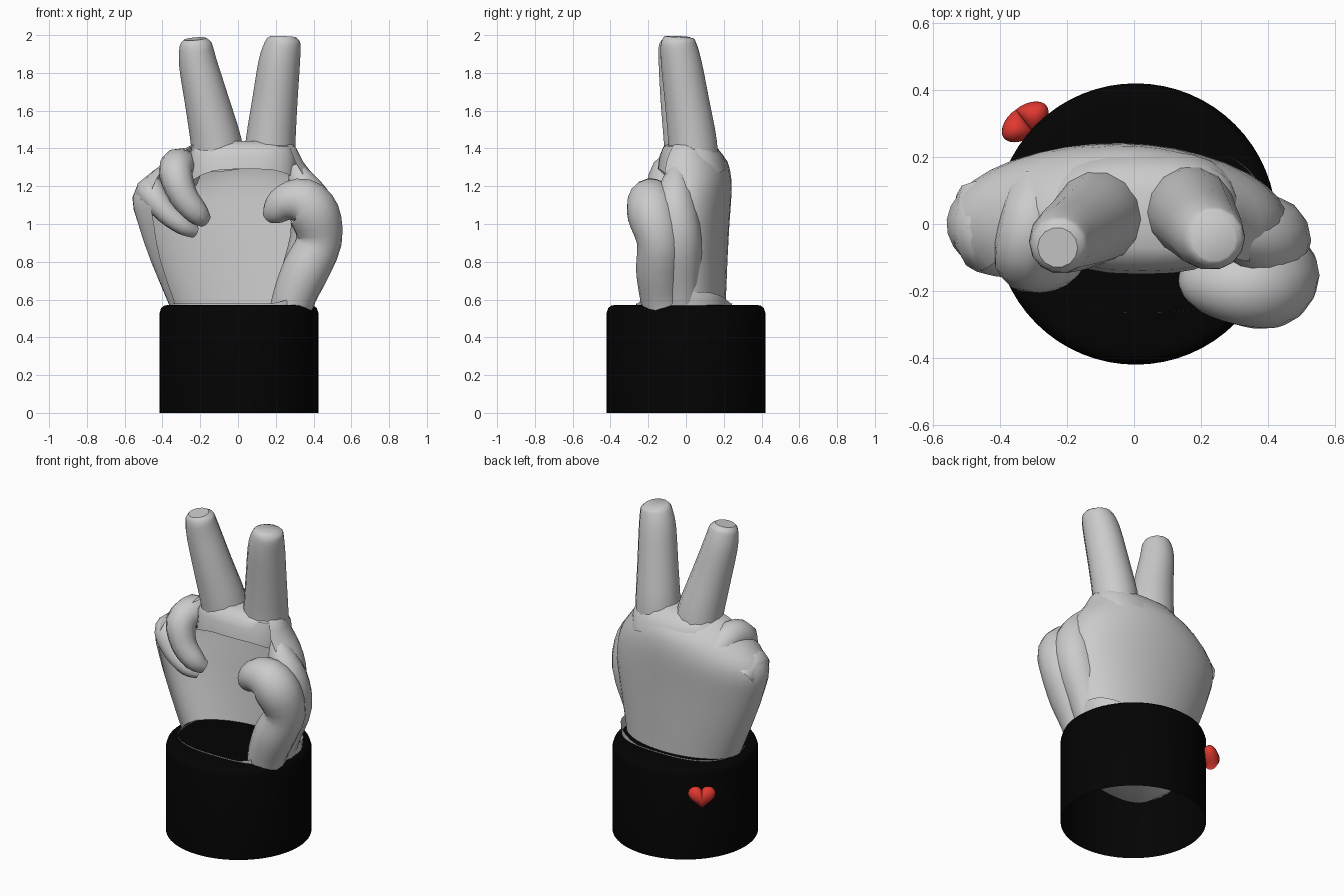
import bpy, bmesh, math
from mathutils import Vector, Matrix

if "Cube" in bpy.data.objects:
    bpy.data.objects.remove(bpy.data.objects["Cube"])


def finish(name, bm, angle=40, mat=None):
    bmesh.ops.recalc_face_normals(bm, faces=bm.faces)
    me = bpy.data.meshes.new(name)
    bm.to_mesh(me)
    bm.free()
    ob = bpy.data.objects.new(name, me)
    bpy.context.collection.objects.link(ob)
    bpy.ops.object.select_all(action='DESELECT')
    ob.select_set(True)
    bpy.context.view_layer.objects.active = ob
    bpy.ops.object.shade_smooth_by_angle(angle=math.radians(angle))
    if mat:
        me.materials.append(mat)
    return ob


def material(name, color):
    m = bpy.data.materials.new(name)
    m.diffuse_color = color
    m.use_nodes = True
    m.node_tree.nodes["Principled BSDF"].inputs["Base Color"].default_value = m.diffuse_color
    return m


def loft(rings, closed=True, cap_start=False, cap_end=False):
    bm = bmesh.new()
    vs = [[bm.verts.new(p) for p in r] for r in rings]
    n = len(rings[0])
    for a, b in zip(vs, vs[1:]):
        for i in range(n if closed else n - 1):
            j = (i + 1) % n
            bm.faces.new((a[i], a[j], b[j], b[i]))
    if cap_start:
        bm.faces.new(vs[0])
    if cap_end:
        bm.faces.new(vs[-1])
    return bm


def spline(pts, steps):
    """Catmull-Rom through rows of numbers."""
    out = []
    for i in range(len(pts) - 1):
        p0, p1 = pts[max(i - 1, 0)], pts[i]
        p2, p3 = pts[i + 1], pts[min(i + 2, len(pts) - 1)]
        for s in range(steps):
            t = s / steps
            out.append([0.5 * (2 * b + (c - a) * t + (2 * a - 5 * b + 4 * c - d) * t * t
                               + (3 * b - a - 3 * c + d) * t ** 3)
                        for a, b, c, d in zip(p0, p1, p2, p3)])
    out.append(list(pts[-1]))
    return out


def digit(name, pts, sides=14, steps=3):
    """Tube along (x, y, z, radius) rows, with a flat tip."""
    rows = spline(pts, steps)
    P = [Vector(r[:3]) for r in rows]
    side = Vector((1, 0, 0))
    rings = []
    for i, p in enumerate(P):
        t = (P[min(i + 1, len(P) - 1)] - P[max(i - 1, 0)]).normalized()
        side = (side - t * side.dot(t)).normalized()
        up = t.cross(side)
        rings.append([p + rows[i][3] * (side * math.cos(a) + up * math.sin(a))
                      for a in (2 * math.pi * k / sides for k in range(sides))])
    return finish(name, loft(rings, cap_end=True))


def section(z, xl, xr, yf, yb, a0, a1, n, closed, power=1.0):
    """Oval slice at height z between angles a0 and a1."""
    cx, hw = (xl + xr) / 2, (xr - xl) / 2
    cy, hd = (yf + yb) / 2, (yb - yf) / 2
    ring = []
    for k in range(n):
        a = math.radians(a0 + (a1 - a0) * k / (n if closed else n - 1))
        c, s = math.cos(a), math.sin(a)
        ring.append(Vector((cx + hw * math.copysign(abs(c) ** power, c),
                            cy + hd * math.copysign(abs(s) ** power, s), z)))
    return ring


black = material("cuff_black", (0.001, 0.001, 0.001, 1))
red = material("heart_red", (0.75, 0.04, 0.03, 1))

# Cuff: open at the bottom, rounded shoulder, closed top
prof = [(0.42, 0), (0.42, 0.53), (0.412, 0.555), (0.395, 0.568), (0.37, 0.572)]
rings = [[Vector((0.005 + r * math.cos(a), r * math.sin(a), z))
          for a in (2 * math.pi * k / 64 for k in range(64))] for r, z in prof]
finish("cuff", loft(rings, cap_end=True), mat=black)

# Wrist: stub inside the cuff with a thin rim, higher on the thumb side
rings = [section(z, *b, 0, 360, 40, True, 0.75) for z, b in (
    (0.22, (-0.16, 0.2, -0.14, 0.12)), (0.29, (-0.26, 0.3, -0.22, 0.19)),
    (0.44, (-0.34, 0.38, -0.26, 0.24)), (0.58, (-0.35, 0.4, -0.265, 0.245)))]
for v in rings[-1]:
    v.z += 0.06 * min(1, max(0, (v.x - 0.2) / 0.18))
finish("wrist", loft(rings, cap_start=True))

# Back of the hand: a shell that is hollow on the palm side
hand = [(0.56, -0.36, 0.39, 0.21, 205), (0.8, -0.46, 0.43, 0.22, 208),
        (1.0, -0.53, 0.46, 0.23, 214), (1.14, -0.56, 0.45, 0.24, 216),
        (1.24, -0.5, 0.41, 0.24, 212), (1.33, -0.38, 0.345, 0.22, 200),
        (1.4, -0.28, 0.31, 0.16, 200), (1.43, -0.22, 0.28, 0.11, 200)]
rings = [section(z, xl, xr, -yb, yb, a0, -28, 26, False)
         for z, xl, xr, yb, a0 in spline(hand, 2)]
finish("hand_back", loft(rings, closed=False))

# Knuckle block joining the raised fingers, with an arched lower edge
block = [(1.29, -0.27, 0.315, -0.15, 0.22), (1.36, -0.26, 0.31, -0.14, 0.2),
         (1.41, -0.24, 0.3, -0.12, 0.16), (1.44, -0.18, 0.25, -0.07, 0.1)]
rings = [section(*b, 0, 360, 28, True, 0.75) for b in block]
for v in rings[0]:
    v.z -= 0.9 * max(0, abs(v.x - 0.04) - 0.1) ** 2 * 2
finish("knuckles", loft(rings, cap_end=True))

# Raised fingers
digit("index_finger", [(0.165, 0.04, 1.29, 0.135), (0.172, 0.035, 1.43, 0.132),
                       (0.195, 0.005, 1.65, 0.12), (0.218, -0.025, 1.85, 0.11),
                       (0.235, -0.04, 1.94, 0.098), (0.238, -0.045, 1.975, 0.087),
                       (0.239, -0.045, 1.992, 0.066)])
digit("middle_finger", [(-0.1, 0.03, 1.29, 0.14), (-0.115, 0.015, 1.43, 0.135),
                        (-0.165, -0.02, 1.65, 0.117), (-0.21, -0.045, 1.84, 0.102),
                        (-0.222, -0.06, 1.93, 0.09), (-0.226, -0.067, 1.96, 0.08),
                        (-0.228, -0.07, 1.98, 0.06)])

# Curled fingers
digit("ring_finger", [(-0.29, 0.1, 1.24, 0.09), (-0.31, 0.0, 1.31, 0.095),
                      (-0.33, -0.1, 1.27, 0.09), (-0.29, -0.13, 1.15, 0.077),
                      (-0.22, -0.12, 1.06, 0.065), (-0.175, -0.09, 1.02, 0.04)], 10)
digit("little_finger", [(-0.45, 0.08, 1.12, 0.08), (-0.46, 0.0, 1.17, 0.085),
                        (-0.45, -0.07, 1.15, 0.075), (-0.38, -0.1, 1.06, 0.06),
                        (-0.29, -0.1, 0.99, 0.05), (-0.23, -0.07, 0.96, 0.035)], 10)

# Thumb folded in across the hand, and the muscle tying it to the back
digit("thumb", [(0.27, -0.11, 0.5, 0.11), (0.3, -0.13, 0.62, 0.115),
                (0.36, -0.14, 0.76, 0.125), (0.43, -0.14, 0.91, 0.12),
                (0.405, -0.175, 1.05, 0.135), (0.34, -0.185, 1.12, 0.125),
                (0.25, -0.18, 1.11, 0.1), (0.19, -0.165, 1.06, 0.07),
                (0.16, -0.15, 1.03, 0.035)], 16)
digit("thumb_muscle", [(0.29, -0.02, 0.5, 0.08), (0.33, -0.03, 0.7, 0.11),
                       (0.4, -0.04, 0.92, 0.125), (0.39, -0.06, 1.1, 0.115),
                       (0.33, -0.05, 1.24, 0.07), (0.3, -0.04, 1.31, 0.03)], 14)

# Heart badge: puffed outline on the back of the cuff
frame = Matrix.Translation((-0.325, 0.305, 0.405)) @ \
    Vector((-0.6, 0.8, 0)).to_track_quat('Z', 'Y').to_matrix().to_4x4()
rings = []
for k in range(1, 14):
    b = math.pi * k / 14
    s, h = math.sin(b), -0.047 * math.cos(b)
    ring = []
    for i in range(40):
        t = 2 * math.pi * i / 40
        x = 16 * math.sin(t) ** 3
        y = 13 * math.cos(t) - 4.2 * math.cos(2 * t) - 2 * math.cos(3 * t) - 0.7 * math.cos(4 * t)
        ring.append(frame @ Vector((x * 0.005 * s, (y + 2) * 0.005 * s, h)))
    rings.append(ring)
finish("heart", loft(rings, cap_start=True, cap_end=True), 60, red)
